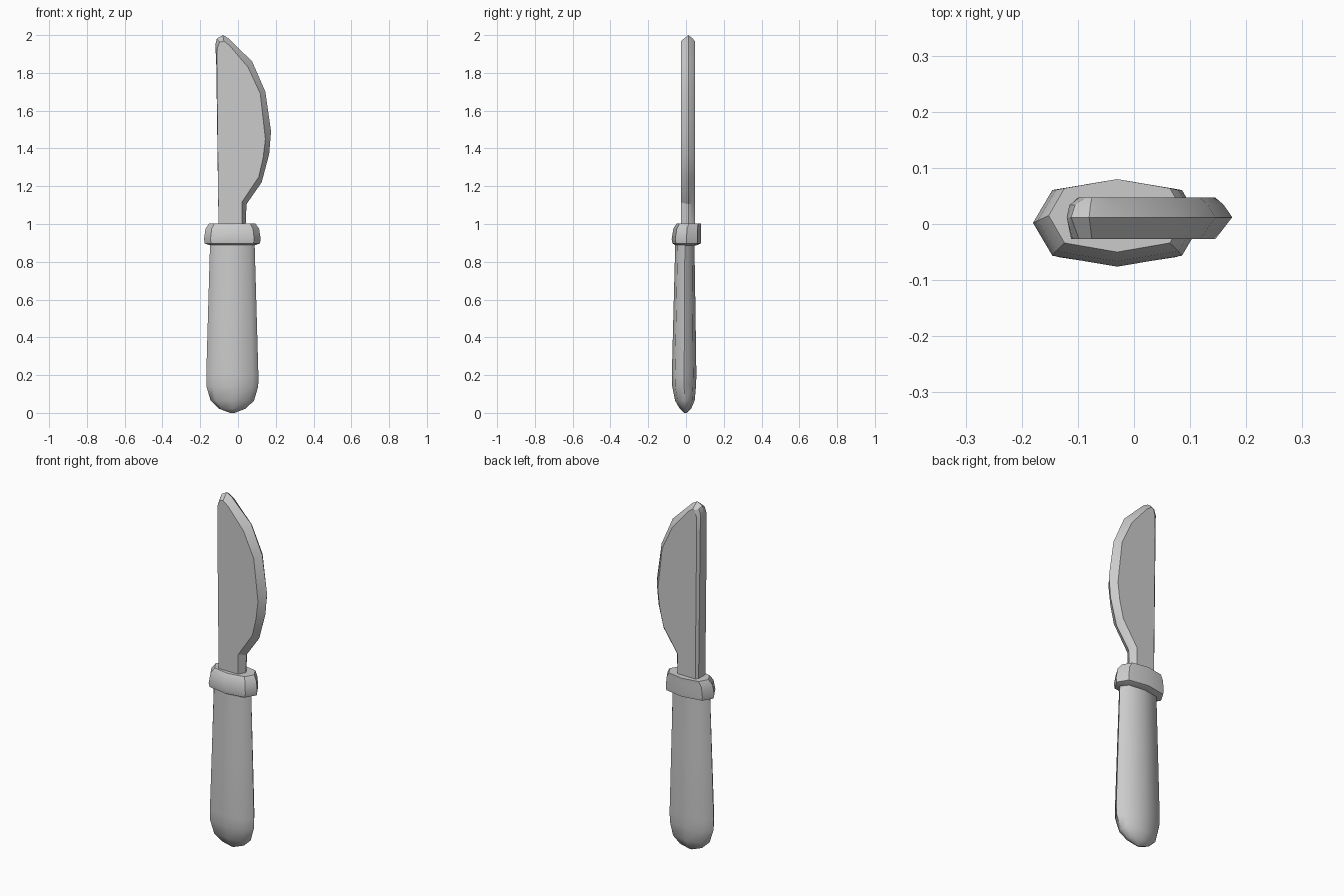
import bpy, bmesh

if "Cube" in bpy.data.objects:
    bpy.data.objects.remove(bpy.data.objects["Cube"])

grey = bpy.data.materials.new("plain_grey")
grey.diffuse_color = (0.6, 0.6, 0.6, 1)
grey.use_nodes = True
grey.node_tree.nodes["Principled BSDF"].inputs["Base Color"].default_value = grey.diffuse_color

# Squarish octagon used for every handle and collar cross-section
OCT = [(1, 0), (.77, .75), (0, 1), (-.77, .75), (-1, 0), (-.77, -.75), (0, -1), (.77, -.75)]


def loft(name, rings, angle):
    """Bridge equal-length point rings, cap both ends, smooth shallow edges."""
    bm = bmesh.new()
    loops = [[bm.verts.new(p) for p in ring] for ring in rings]
    n = len(loops[0])
    for a, b in zip(loops, loops[1:]):
        for i in range(n):
            j = (i + 1) % n
            bm.faces.new((a[i], a[j], b[j], b[i]))
    bm.faces.new(loops[0][::-1])
    bm.faces.new(loops[-1])
    bmesh.ops.recalc_face_normals(bm, faces=bm.faces)
    mesh = bpy.data.meshes.new(name)
    bm.to_mesh(mesh)
    bm.free()
    mesh.materials.append(grey)
    obj = bpy.data.objects.new(name, mesh)
    bpy.context.collection.objects.link(obj)
    bpy.ops.object.select_all(action='DESELECT')
    obj.select_set(True)
    bpy.context.view_layer.objects.active = obj
    bpy.ops.object.shade_smooth_by_angle(angle=angle)
    return obj


def octagon(z, cy, rx, ry):
    return [(-.03 + rx * x, cy + ry * y, z) for x, y in OCT]


# Handle: rounded butt, tapering towards the collar (z, centre y, half width, half depth)
loft("handle", [octagon(*r) for r in [
    (0, -.003, .012, .008), (.022, -.003, .07, .03), (.065, -.006, .115, .052),
    (.14, -.01, .137, .063), (.2, -.01, .138, .065),
    (.55, -.008, .128, .058), (.93, -.006, .117, .05)]], 0.9)

# Collar: chamfered band, top edge leaning to the back
loft("collar", [octagon(*r) for r in [
    (.887, 0, .118, .055), (.897, .003, .146, .075), (.92, .002, .15, .078),
    (.975, .006, .142, .073), (1.003, .015, .122, .065)]], 0.7)

# Blade outline: rim point, then the matching inset point of the flat side (x, z)
OUTLINE = [
    (-.103, .98, -.103, .98), (-.115, 1.84, -.112, 1.84), (-.12, 1.95, -.11, 1.93),
    (-.112, 1.982, -.098, 1.962), (-.08, 2.0, -.075, 1.968), (-.05, 1.983, -.045, 1.945),
    (.075, 1.86, .053, 1.83), (.145, 1.70, .118, 1.69), (.175, 1.49, .145, 1.45),
    (.165, 1.37, .133, 1.35), (.125, 1.22, .11, 1.25), (.045, 1.105, .02, 1.115),
    (.04, .98, .02, .98)]
front = [(c, -.027, d) for a, b, c, d in OUTLINE]
rim = [(a, .012, b) for a, b, c, d in OUTLINE]
# The spine keeps nearly full width before a narrow chamfer at the back
shoulder = [(a + (c - a) * .5, .034, b + (d - b) * .5) for a, b, c, d in OUTLINE]
back = [(c + (.012 if c < -.09 else 0), .047, d) for a, b, c, d in OUTLINE]
loft("blade", [front, rim, shoulder, back], 0.45)
